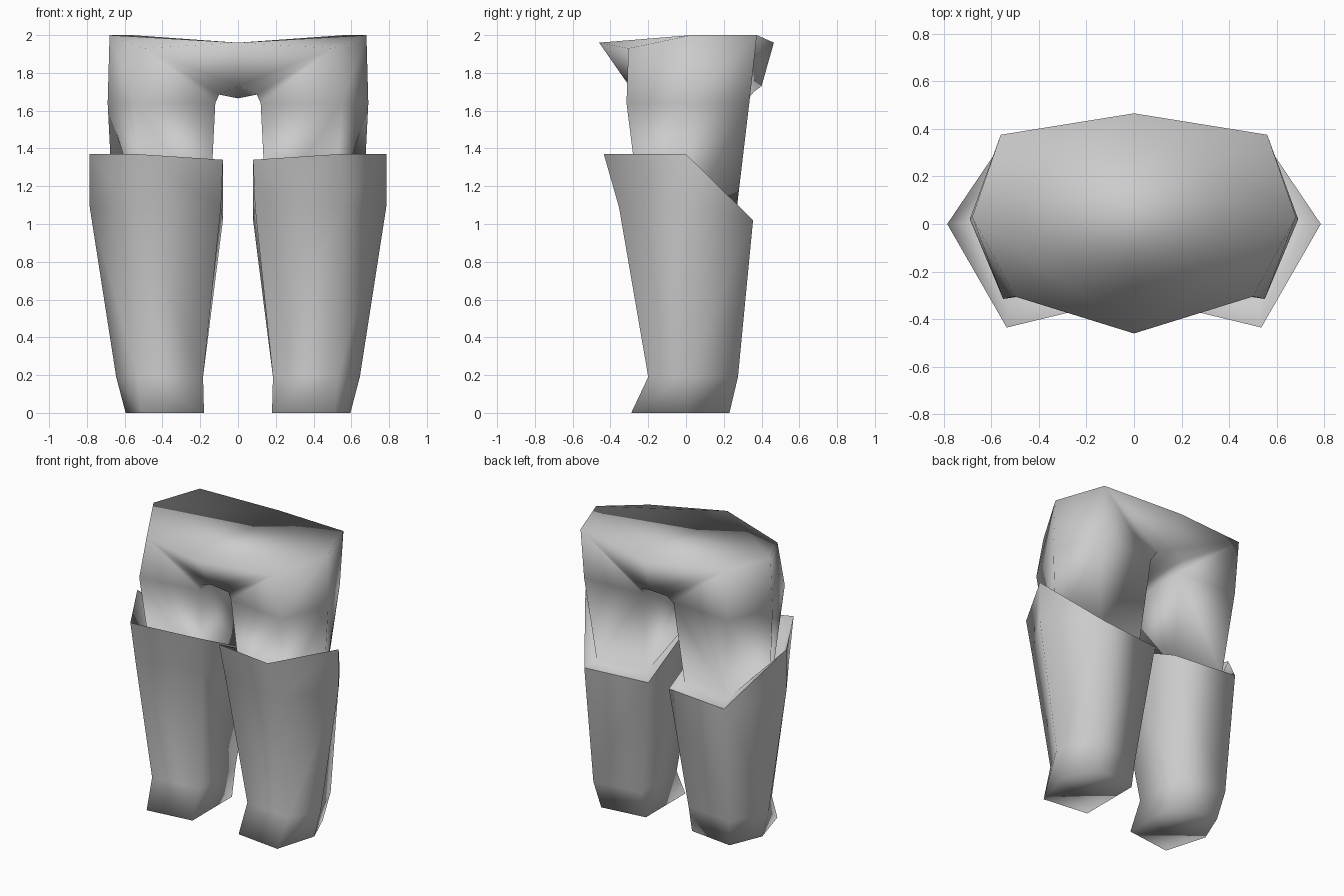
import bpy
import bmesh

if "Cube" in bpy.data.objects:
    bpy.data.objects.remove(bpy.data.objects["Cube"])

fabric = bpy.data.materials.new("light grey")
fabric.diffuse_color = (0.6, 0.6, 0.6, 1)
fabric.use_nodes = True
fabric.node_tree.nodes["Principled BSDF"].inputs["Base Color"].default_value = fabric.diffuse_color


def make_object(name, build):
    """Build the right half, then mirror it across x."""
    bm = bmesh.new()
    build(bm)
    bmesh.ops.remove_doubles(bm, verts=bm.verts, dist=0.0005)
    bmesh.ops.recalc_face_normals(bm, faces=bm.faces)
    mesh = bpy.data.meshes.new(name)
    bm.to_mesh(mesh)
    bm.free()
    mesh.materials.append(fabric)
    for p in mesh.polygons:
        p.use_smooth = True
    ob = bpy.data.objects.new(name, mesh)
    bpy.context.collection.objects.link(ob)
    mod = ob.modifiers.new("mirror", 'MIRROR')
    mod.use_mirror_merge = True
    mod.merge_threshold = 0.001
    return ob


def loft(bm, rings):
    """Join five-sided rings: outer, front, inner front, inner back, outer back."""
    rows = [[bm.verts.new(co) for co in ring] for ring in rings]
    for a, b in zip(rows, rows[1:]):
        for i in range(5):
            j = (i + 1) % 5
            bm.faces.new((a[i], a[j], b[j], b[i]))
    return rows


# flared cuff, high in front and low behind
RIM = [(.785, 0, 1.37), (.535, -.435, 1.37), (.08, -.325, 1.34),
       (.08, .305, 1.02), (.545, .355, 1.02)]


def trousers(bm):
    # thigh, running down into the cuff and out to its rim
    mid = [(.69, .02, 1.64), (.55, -.315, 1.64), (.12, -.25, 1.64),
           (.12, .31, 1.64), (.56, .335, 1.64)]
    low = [(.66, .01, 1.05), (.51, -.24, 1.05), (.15, -.19, 1.05),
           (.15, .23, 1.05), (.51, .265, 1.05)]
    m_o, m_f, m_if, m_ib, m_ob = loft(bm, [mid, low, RIM])[0]
    # hips
    v = bm.verts.new
    outer, front, back = v((.68, .03, 2)), v((.5, -.305, 1.93)), v((.56, .375, 2))
    front_mid, back_mid = v((0, -.46, 1.96)), v((0, .465, 1.96))
    # crotch
    front_fold, under, back_fold = v((0, -.3, 1.73)), v((0, .03, 1.665)), v((0, .40, 1.73))
    in_f, in_b = v((.1, -.25, 1.685)), v((.1, .36, 1.7))
    for face in (
        (front, front_mid, front_fold), (front, front_fold, in_f),
        (front, in_f, m_if, m_f), (outer, front, m_f, m_o),
        (back, outer, m_o, m_ob), (back, m_ob, m_ib, in_b),
        (back, in_b, back_fold), (back, back_fold, back_mid),
        (in_f, in_b, m_ib, m_if), (front_fold, under, in_f),
        (under, in_b, in_f), (under, back_fold, in_b),
        # waist cap
        (front_mid, front, outer), (front_mid, outer, back_mid),
        (outer, back, back_mid),
    ):
        bm.faces.new(face)


def boots(bm):
    knee = [(.785, 0, 1.09), (.555, -.355, 1.09), (.09, -.27, 1.09), RIM[3], RIM[4]]
    ankle = [(.645, 0, .19), (.53, -.2, .19), (.185, -.16, .19),
             (.185, .235, .19), (.53, .275, .19)]
    sole = [(.595, 0, 0), (.51, -.29, 0), (.18, -.25, 0),
            (.18, .19, 0), (.5, .23, 0)]
    # the knee and rim meet at the back, so weld before filling faces
    rows = [[bm.verts.new(c) for c in r] for r in (RIM, knee, ankle, sole)]
    rows[1][3:] = rows[0][3:]
    for a, b in zip(rows, rows[1:]):
        for i in range(5):
            j = (i + 1) % 5
            corners = list(dict.fromkeys((a[i], a[j], b[j], b[i])))
            if len(corners) > 2:
                bm.faces.new(corners)
    bm.faces.new(rows[-1])
    loose = [vert for vert in bm.verts if not vert.link_faces]
    bmesh.ops.delete(bm, geom=loose, context='VERTS')


make_object("trousers", trousers)
make_object("boots", boots)
